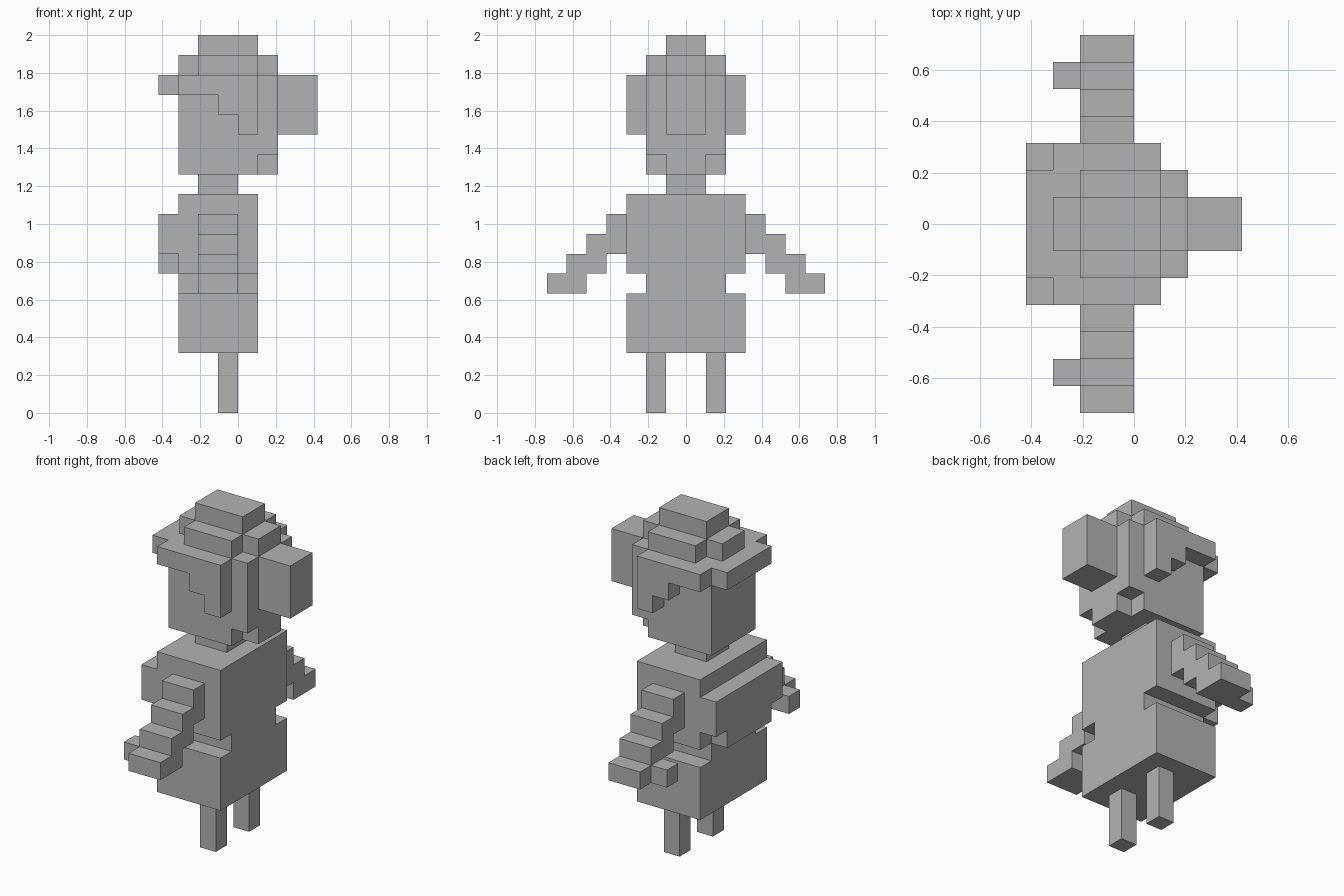
import bpy, bmesh
from itertools import product
from mathutils import Vector

if "Cube" in bpy.data.objects:
    bpy.data.objects.remove(bpy.data.objects["Cube"])

UNIT = 2 / 19  # edge of one block

grey = bpy.data.materials.new("plain grey")
grey.use_nodes = True
colour = (0.45, 0.45, 0.45, 1)
grey.diffuse_color = colour
grey.node_tree.nodes["Principled BSDF"].inputs["Base Color"].default_value = colour


def box(x, y, z):
    """Cells filled by a box given as three (low, high) ranges."""
    return set(product(range(*x), range(*y), range(*z)))


def mirror(cells):
    """The same cells on the other side of y = 0."""
    return {(x, -y - 1, z) for x, y, z in cells}


parts = {}

# Legs
leg = box((-1, 0), (1, 2), (0, 3))
parts["leg_a"], parts["leg_b"] = leg, mirror(leg)

# Body
parts["hips"] = box((-3, 1), (-3, 3), (3, 6))
parts["waist"] = box((-3, 1), (-2, 2), (6, 7))
parts["torso"] = box((-3, 1), (-3, 3), (7, 11))
parts["chest"] = box((-4, -3), (-3, 3), (8, 10)) | box((-4, -3), (-2, 2), (7, 8))
parts["neck"] = box((-2, 0), (-1, 1), (11, 12))

# Stepped arms, each with a thumb
arm = box((-2, 0), (6, 7), (6, 7)) | box((-3, -2), (5, 6), (6, 7))
for step in range(3):
    arm |= box((-2, 0), (3 + step, 4 + step), (8 - step, 10 - step))
parts["arm_a"], parts["arm_b"] = arm, mirror(arm)

# Head
parts["head"] = box((-3, 1), (-2, 2), (12, 17))

# Hair: back, fringe, stepped sides, crown and bun
parts["back_hair"] = box((1, 2), (-2, 2), (13, 17)) | box((1, 2), (-1, 1), (12, 13))
parts["fringe"] = box((-4, -3), (-2, 2), (16, 17))
side = (box((-3, 1), (2, 3), (16, 17)) | box((-1, 1), (2, 3), (15, 16))
        | box((0, 1), (2, 3), (14, 15)))
parts["side_hair_a"], parts["side_hair_b"] = side, mirror(side)
parts["crown"] = box((-2, 1), (-2, 2), (17, 18)) | box((-3, 2), (-1, 1), (17, 18))
parts["crown_top"] = box((-2, 1), (-1, 1), (18, 19))
parts["bun"] = box((2, 4), (-1, 1), (14, 17))

filled = set().union(*parts.values())


def build(name, cells):
    """Skin the cells of one part, leaving out faces hidden by any part."""
    bm = bmesh.new()
    for cell in sorted(cells):
        centre = Vector(cell) + Vector((0.5, 0.5, 0.5))
        for axis, sign in product(range(3), (-1, 1)):
            beside = list(cell)
            beside[axis] += sign
            if tuple(beside) in filled:
                continue
            n, u = Vector(), Vector()
            n[axis] = sign / 2
            u[(axis + 1) % 3] = 0.5
            v = n.cross(u) * 2
            corners = (-u - v, u - v, u + v, v - u)
            bm.faces.new([bm.verts.new((centre + n + c) * UNIT) for c in corners])
    bmesh.ops.remove_doubles(bm, verts=bm.verts, dist=0.001)
    bmesh.ops.dissolve_limit(bm, angle_limit=0.02, verts=bm.verts, edges=bm.edges)
    mesh = bpy.data.meshes.new(name)
    bm.to_mesh(mesh)
    bm.free()
    mesh.materials.append(grey)
    bpy.context.collection.objects.link(bpy.data.objects.new(name, mesh))


for name, cells in parts.items():
    build(name, cells)
